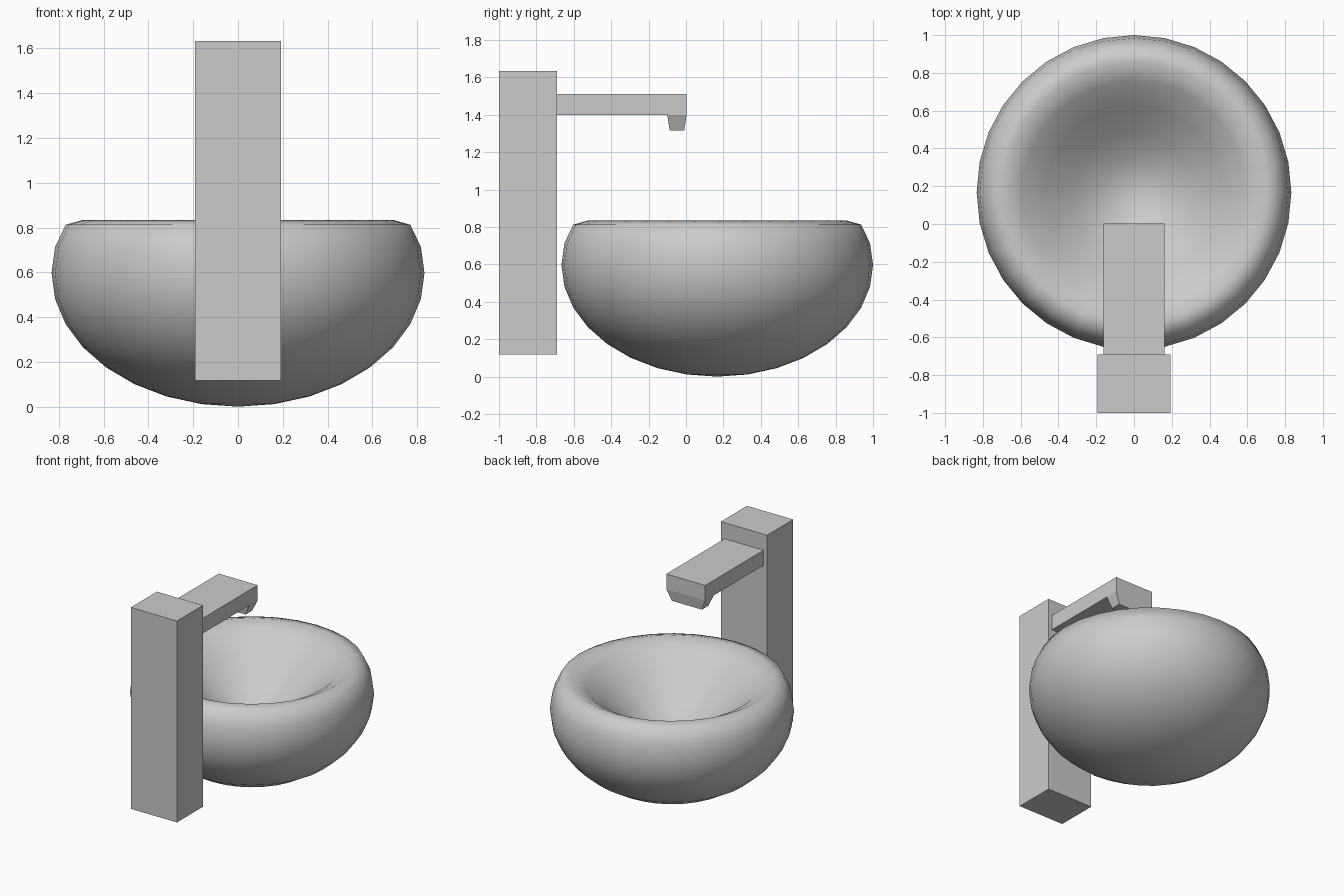
import bpy, bmesh
from math import sin, pi

if "Cube" in bpy.data.objects:
    bpy.data.objects.remove(bpy.data.objects["Cube"])


def finish(bm, name):
    bmesh.ops.recalc_face_normals(bm, faces=bm.faces)
    me = bpy.data.meshes.new(name)
    bm.to_mesh(me)
    bm.free()
    ob = bpy.data.objects.new(name, me)
    bpy.context.collection.objects.link(ob)
    return ob


def block(name, bottom, top):
    """Box or frustum; each end is (half_x, y0, y1, z)."""
    bm = bmesh.new()
    ends = []
    for hx, y0, y1, z in (bottom, top):
        ends.append([bm.verts.new(p) for p in
                     ((-hx, y0, z), (hx, y0, z), (hx, y1, z), (-hx, y1, z))])
    a, b = ends
    bm.faces.new(a)
    bm.faces.new(b)
    for i in range(4):
        j = (i + 1) % 4
        bm.faces.new((a[i], a[j], b[j], b[i]))
    return finish(bm, name)


# Basin: 32-sided squashed sphere, its top pushed down with a smooth falloff
R, H, CY, REACH, DEPTH = 0.833, 0.597, 0.167, 1.2, 0.80
bm = bmesh.new()
bmesh.ops.create_uvsphere(bm, u_segments=32, v_segments=16, radius=1)
for v in bm.verts:
    x, y, z = v.co
    dist = (x * x + y * y + (1 - z) ** 2) ** 0.5
    t = max(0.0, 1 - dist / REACH)
    push = DEPTH * (3 * t * t - 2 * t ** 3)
    v.co = (x * R, y * R + CY, H + H * z - push)
basin = finish(bm, "basin")
for p in basin.data.polygons:
    p.use_smooth = True

# Tap: column, spout arm and tapered nozzle
block("tap_column", (0.192, -1.0, -0.69, 0.117), (0.192, -1.0, -0.69, 1.633))
block("spout_arm", (0.162, -0.69, 0.003, 1.398), (0.162, -0.69, 0.003, 1.512))
block("spout_nozzle", (0.125, -0.087, -0.01, 1.315), (0.162, -0.10, 0.003, 1.398))
